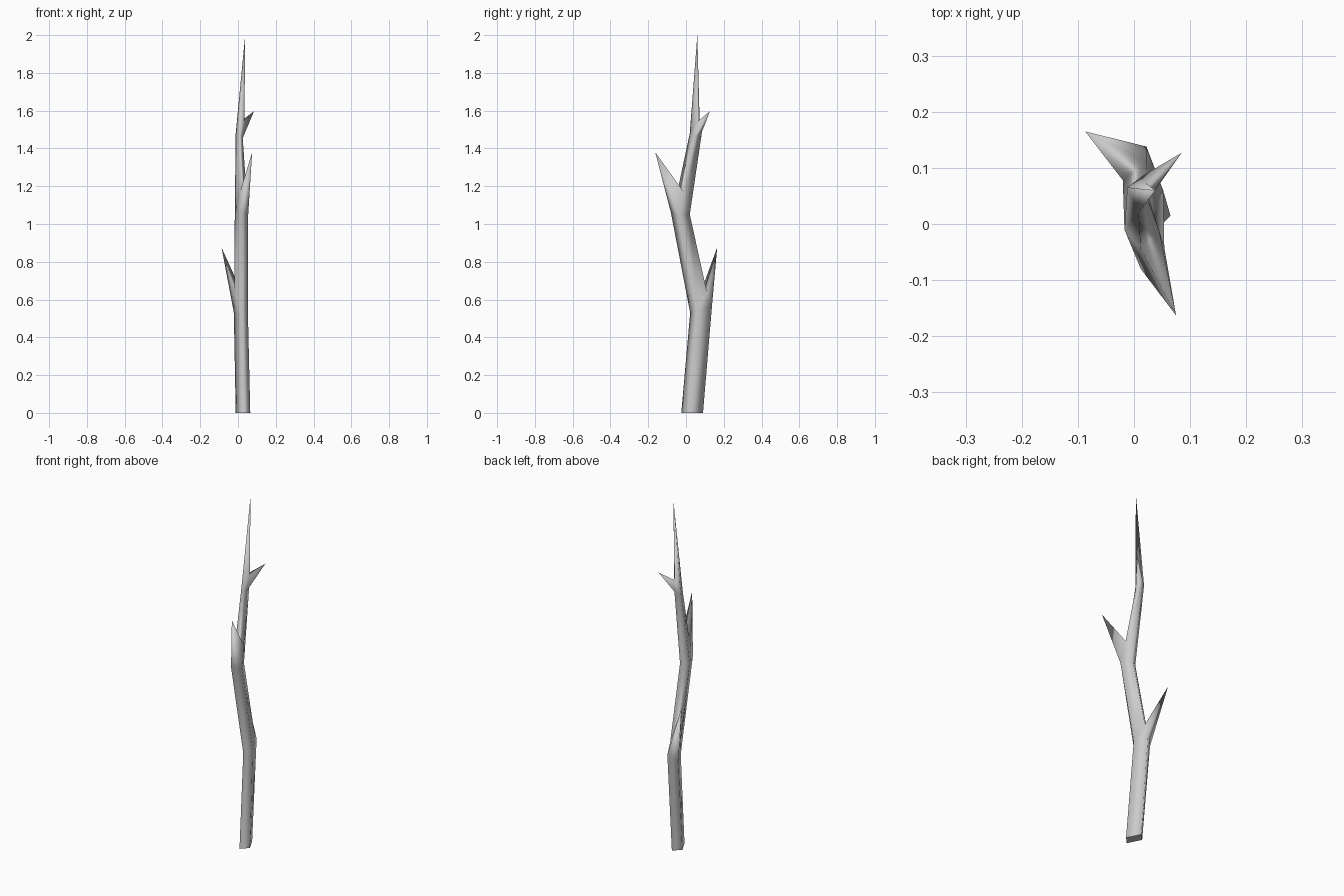
import bpy, bmesh

if "Cube" in bpy.data.objects:
    bpy.data.objects.remove(bpy.data.objects["Cube"])

# Four-sided rings of the stem, counter-clockwise from the front corner
rings = [
    [(.027, -.025, 0), (.065, .015, 0), (.027, .09, 0), (-.012, .05, 0)],
    [(.018, .022, .53), (.052, .06, .55), (.022, .138, .57), (-.022, .1, .53)],
    [(.012, -.08, 1.06), (.054, -.042, 1.05), (.024, .02, 1.05), (-.017, -.01, 1.05)],
    [(.008, .02, 1.48), (.025, .042, 1.455), (.014, .085, 1.49), (-.012, .065, 1.48)],
]
top_tip = (.038, .06, 2.0)

# Thorn-like twigs: ring index -> (side, tip, two crotch points above that side)
twigs = {
    1: (2, (-.087, .165, .875), (.022, .112, .635), (-.02, .078, .64)),
    2: (0, (.075, -.163, 1.38), (.012, -.045, 1.175), (.045, -.012, 1.17)),
    3: (1, (.085, .127, 1.597), (.034, .058, 1.54), (.022, .072, 1.55)),
}

bm = bmesh.new()
low = [[bm.verts.new(p) for p in r] for r in rings]
peak = bm.verts.new(top_tip)
bm.faces.new(low[0])

for i, ring in enumerate(low):
    upper = list(ring)
    side = None
    if i in twigs:
        side, tip, c0, c1 = twigs[i]
        a, b = side, (side + 1) % 4
        upper[a], upper[b] = bm.verts.new(c0), bm.verts.new(c1)
        t = bm.verts.new(tip)
        # twig: a four-sided spike
        loop = [ring[a], ring[b], upper[b], upper[a]]
        for k in range(4):
            bm.faces.new((loop[k], loop[(k + 1) % 4], t))
    for j in range(4):
        n = (j + 1) % 4
        # small triangles beside the twig
        if j != side:
            if upper[j] is not ring[j]:
                bm.faces.new((ring[j], ring[n], upper[j]))
            elif upper[n] is not ring[n]:
                bm.faces.new((ring[j], ring[n], upper[n]))
        # stem segment up to the next ring, or to the peak
        if i + 1 < len(low):
            bm.faces.new((upper[j], upper[n], low[i + 1][n], low[i + 1][j]))
        else:
            bm.faces.new((upper[j], upper[n], peak))

bmesh.ops.recalc_face_normals(bm, faces=bm.faces[:])
for f in bm.faces[1:]:
    f.smooth = True if len(f.verts) else False

mesh = bpy.data.meshes.new("branch")
bm.faces.ensure_lookup_table()
bm.faces[0].smooth = False
for e in bm.faces[0].edges:
    e.smooth = False
for f in list(bm.faces)[1:]:
    f.smooth = True
bm.to_mesh(mesh)
bm.free()
branch = bpy.data.objects.new("branch", mesh)
bpy.context.collection.objects.link(branch)
